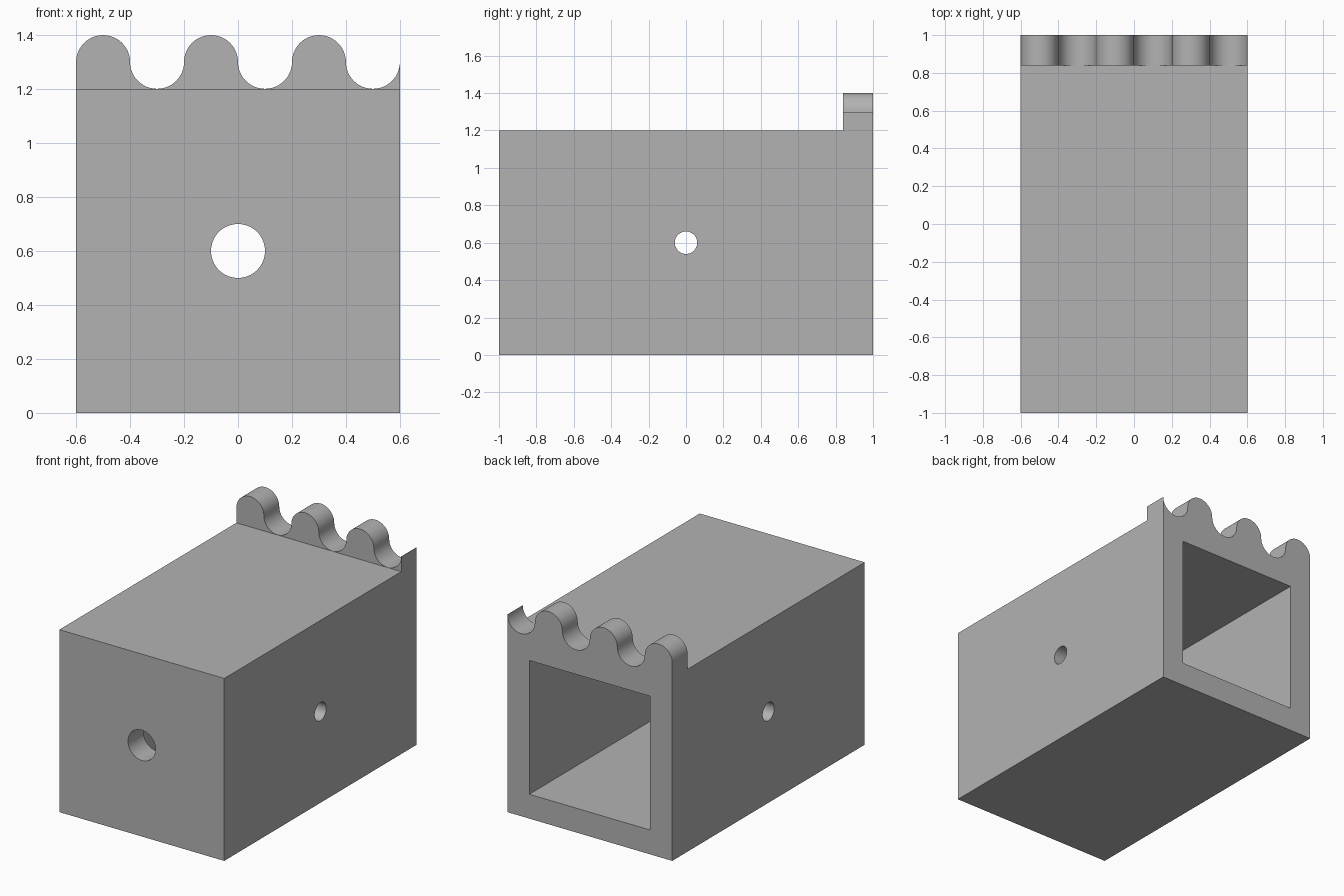
import bpy, bmesh, math
from mathutils import Matrix, Vector

cube = bpy.data.objects.get("Cube")
if cube:
    bpy.data.objects.remove(cube, do_unlink=True)

HALF_W, HALF_L, HEIGHT, WALL = 0.6, 1.0, 1.2, 0.16
WAVE_R = 0.1

grey = bpy.data.materials.new("plain grey")
grey.use_nodes = True
grey.diffuse_color = (0.45, 0.45, 0.45, 1)
grey.node_tree.nodes["Principled BSDF"].inputs["Base Color"].default_value = grey.diffuse_color


def finish(name, bm):
    bmesh.ops.recalc_face_normals(bm, faces=bm.faces)
    mesh = bpy.data.meshes.new(name)
    bm.to_mesh(mesh)
    bm.free()
    mesh.materials.append(grey)
    obj = bpy.data.objects.new(name, mesh)
    bpy.context.collection.objects.link(obj)
    return obj


def box(name, low, high):
    low, high = Vector(low), Vector(high)
    bm = bmesh.new()
    place = Matrix.Translation((low + high) / 2) @ Matrix.Diagonal((*(high - low), 1))
    bmesh.ops.create_cube(bm, size=1, matrix=place)
    return finish(name, bm)


def rod(name, radius, length, centre, axis):
    bm = bmesh.new()
    turn = Matrix.Rotation(math.pi / 2, 4, axis)
    bmesh.ops.create_cone(bm, cap_ends=True, segments=64, radius1=radius, radius2=radius,
                          depth=length, matrix=Matrix.Translation(centre) @ turn)
    return finish(name, bm)


def wavy_crest(name, steps=24):
    # Alternating half-circle bumps and troughs, with a foot sunk into the block
    outline = [(-HALF_W, HEIGHT - 0.08)]
    for i in range(6):
        centre = -HALF_W + WAVE_R * (2 * i + 1)
        rise = WAVE_R if i % 2 == 0 else -WAVE_R + 0.001
        for s in range(0 if i == 0 else 1, steps + 1):
            a = math.pi * s / steps
            outline.append((centre - WAVE_R * math.cos(a),
                            HEIGHT + WAVE_R + rise * math.sin(a)))
    outline.append((HALF_W, HEIGHT - 0.08))
    bm = bmesh.new()
    face = bm.faces.new([bm.verts.new((x, HALF_L - WALL, z)) for x, z in outline])
    grown = bmesh.ops.extrude_face_region(bm, geom=[face])
    moved = [v for v in grown["geom"] if isinstance(v, bmesh.types.BMVert)]
    bmesh.ops.translate(bm, verts=moved, vec=(0, WALL, 0))
    if not face.is_valid or len(bm.faces) < len(outline) + 2:
        bm.faces.new([v for v in bm.verts if v not in moved])
    return finish(name, bm)


def combine(target, other, operation):
    mod = target.modifiers.new(other.name, "BOOLEAN")
    mod.operation, mod.solver, mod.object = operation, "EXACT", other
    bpy.context.view_layer.objects.active = target
    bpy.ops.object.modifier_apply(modifier=mod.name)
    bpy.data.objects.remove(other, do_unlink=True)


# Block with the wavy crest along the back of its top
block = box("hollow_block", (-HALF_W, -HALF_L, 0), (HALF_W, HALF_L, HEIGHT))
combine(block, wavy_crest("wavy_crest"), "UNION")

# Square cavity open at the back, round hole in the front, small hole across the sides
inner = HALF_W - WALL
combine(block, box("cavity", (-inner, -HALF_L + WALL, WALL),
                   (inner, HALF_L + 0.1, HEIGHT - WALL)), "DIFFERENCE")
combine(block, rod("front_hole", 0.1, 0.4, (0, -HALF_L, HEIGHT / 2), "X"), "DIFFERENCE")
combine(block, rod("side_hole", 0.06, 1.4, (0, 0, HEIGHT / 2), "Y"), "DIFFERENCE")

# Smooth curves, crisp corners
bpy.ops.object.select_all(action="DESELECT")
block.select_set(True)
bpy.context.view_layer.objects.active = block
bpy.ops.object.shade_smooth_by_angle(angle=math.radians(30))
